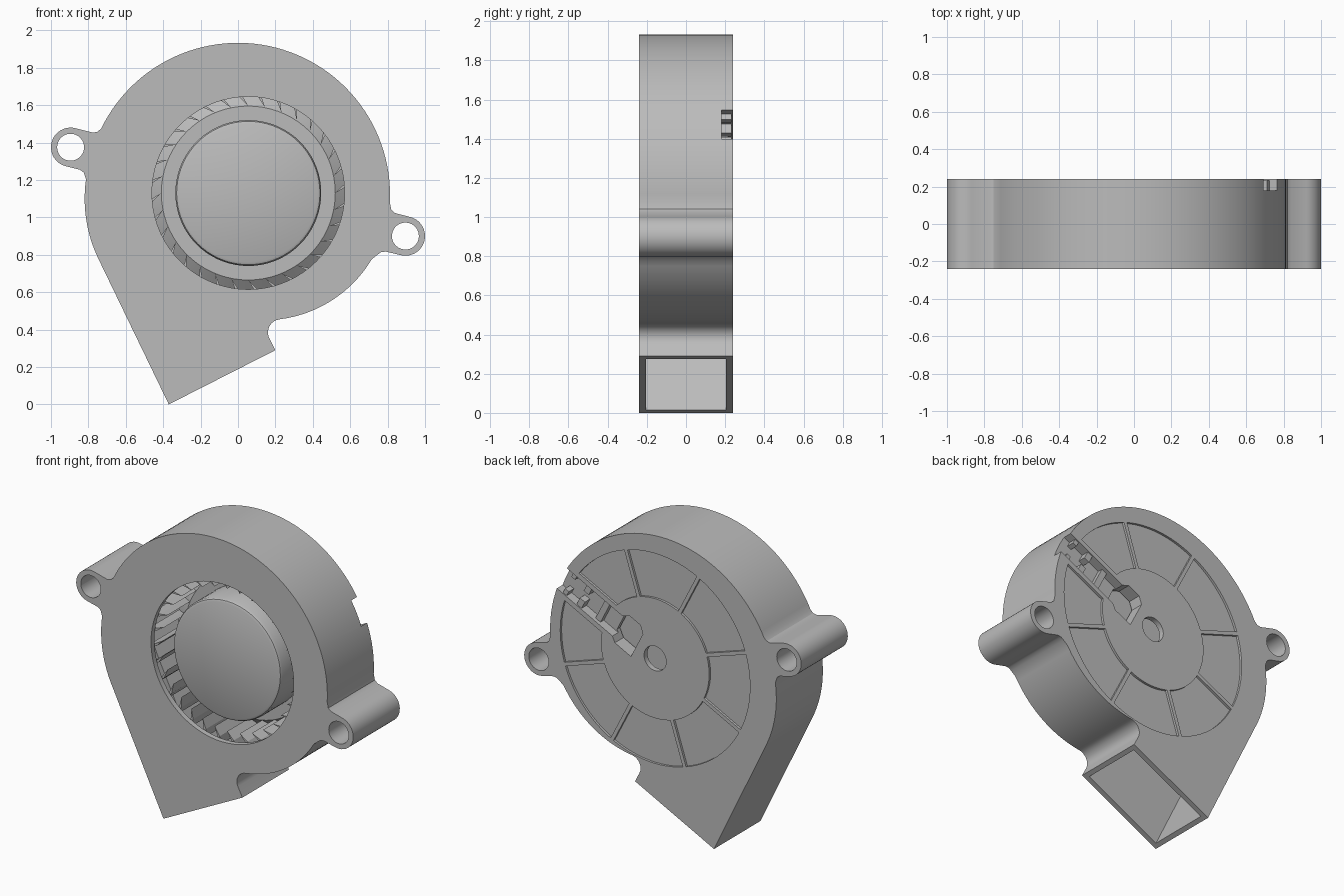
import bpy, bmesh
from math import sin, cos, asin, radians, degrees
from mathutils import Matrix, Vector

if "Cube" in bpy.data.objects:
    bpy.data.objects.remove(bpy.data.objects["Cube"])

HALF = 0.24            # half the housing depth
CX, CZ = 0.055, 1.13   # rotor axis
CHANNEL = 27           # direction of the cable channel, degrees

grey = bpy.data.materials.new("plain_grey")
grey.use_nodes = True
grey.diffuse_color = (0.5, 0.5, 0.5, 1)
grey.node_tree.nodes["Principled BSDF"].inputs["Base Color"].default_value = (0.5, 0.5, 0.5, 1)


def arc(cx, cz, r, a0, a1, n):
    steps = [radians(a0 + (a1 - a0) * i / n) for i in range(n + 1)]
    return [(cx + r * cos(a), cz + r * sin(a)) for a in steps]


def finish(name, bm):
    bmesh.ops.recalc_face_normals(bm, faces=bm.faces)
    mesh = bpy.data.meshes.new(name)
    bm.to_mesh(mesh)
    bm.free()
    mesh.materials.append(grey)
    ob = bpy.data.objects.new(name, mesh)
    bpy.context.collection.objects.link(ob)
    return ob


def add_prism(bm, pts, y0, y1):
    face = bm.faces.new([bm.verts.new((x, y0, z)) for x, z in pts])
    ext = bmesh.ops.extrude_face_region(bm, geom=[face])["geom"]
    bmesh.ops.translate(bm, vec=(0, y1 - y0, 0),
                        verts=[v for v in ext if isinstance(v, bmesh.types.BMVert)])


def prism(name, pts, y0, y1):
    bm = bmesh.new()
    add_prism(bm, pts, y0, y1)
    return finish(name, bm)


def cut(target, cutters):
    for c in cutters:
        c.hide_render = True
        mod = target.modifiers.new("cut", 'BOOLEAN')
        mod.operation, mod.solver, mod.object = 'DIFFERENCE', 'EXACT', c
    bpy.context.view_layer.update()
    evaluated = target.evaluated_get(bpy.context.evaluated_depsgraph_get())
    mesh = bpy.data.meshes.new_from_object(evaluated)
    target.modifiers.clear()
    target.data = mesh
    for c in cutters:
        bpy.data.objects.remove(c)


def smooth(ob):
    bpy.ops.object.select_all(action='DESELECT')
    ob.select_set(True)
    bpy.context.view_layer.objects.active = ob
    bpy.ops.object.shade_smooth_by_angle(angle=radians(30))


def along(r, p):
    """Point at distance r along the cable channel and p to its side."""
    a = radians(CHANNEL)
    return (CX + r * cos(a) - p * sin(a), CZ + r * sin(a) + p * cos(a))


def channel_box(name, r0, r1, p0, p1, y0, y1):
    return prism(name, [along(r0, p0), along(r1, p0), along(r1, p1), along(r0, p1)], y0, y1)


# Housing: scroll outline with outlet and two mounting ears
outline = [(-0.37, 0), (0.20, 0.29)]
outline += arc(0.23, 0.385, 0.07, 207, 98, 10)
outline += arc(0.14, 1.12, 0.67, -82, -31, 20)
outline += [(0.745, 0.80), (0.765, 0.814), (0.79, 0.817)]
outline += arc(0.895, 0.9, 0.105, -105, 75, 20)
outline += [(0.84, 1.023), (0.82, 1.04)]
outline += arc(0, 1.12, 0.813, -3, 154, 56)
outline += [(-0.75, 1.458), (-0.775, 1.453)]
outline += arc(-0.895, 1.375, 0.105, 75, 255, 20)
outline += [(-0.845, 1.255), (-0.825, 1.24)]
outline += arc(-0.08, 1.1, 0.74, 172, 206, 14)
housing = prism("housing", outline, -HALF, HALF)

# Inner cavity, open at the outlet; solid is kept under the cable channel
u, out = Vector((0.891, 0.453)), Vector((0.453, -0.891))
tip, lip = Vector((-0.37, 0)) + 0.03 * u, Vector((0.20, 0.29)) - 0.03 * u
inner = [tuple(tip + 0.06 * out), tuple(lip + 0.06 * out)]
inner += arc(0.23, 0.385, 0.10, 207, 98, 10)
inner += arc(0.14, 1.12, 0.64, -82, -5, 28)
inner += arc(0, 1.12, 0.783, -3, 176, 60)
inner += arc(-0.08, 1.1, 0.71, 178, 206, 12)
cavity = prism("cavity_cutter", inner, -0.205, 0.205)
cut(cavity, [channel_box("tray_cutter", 0.11, 0.9, -0.14, 0.14, 0.15, 0.3)])

cutters = [cavity,
           prism("inlet_cutter", arc(CX, CZ, 0.515, 0, 355, 71), -0.3, -0.15),
           prism("shaft_cutter", arc(CX, CZ, 0.08, 0, 350, 35), 0.17, 0.3)]
for x, z in ((-0.895, 1.375), (0.895, 0.9)):
    cutters.append(prism("ear_hole_cutter", arc(x, z, 0.072, 0, 350, 35), -0.3, 0.3))

# Shallow recessed sectors on the back, with ribs left between them
def rib_angle(k, r):
    return degrees(asin((0.115 if k % 8 == 0 else 0.012) / r))

for k in range(8):
    a, b = CHANNEL + 45 * k, CHANNEL + 45 * (k + 1)
    R, r = 0.685, 0.39
    sector = arc(CX, CZ, R, a + rib_angle(k, R), b - rib_angle(k + 1, R), 12)
    sector += arc(CX, CZ, r, b - rib_angle(k + 1, r), a + rib_angle(k, r), 12)
    cutters.append(prism("sector_cutter", sector, 0.225, 0.3))

# Cable channel and its deeper pocket
cutters.append(channel_box("channel_cutter", 0.25, 0.9, -0.083, 0.083, 0.18, 0.3))
pocket = [(0.14, -0.11), (0.27, -0.11), (0.32, -0.07), (0.32, 0.07),
          (0.27, 0.12), (0.18, 0.12), (0.14, 0.08)]
cutters.append(prism("pocket_cutter", [along(*p) for p in pocket], 0.12, 0.3))
cut(housing, cutters)
smooth(housing)

# Cable clips inside the channel
for side in (-1, 1):
    channel_box("cable_clip", 0.56, 0.60, side * 0.03, side * 0.09, 0.17, 0.232)
    channel_box("cable_stop", 0.68, 0.71, side * 0.05, side * 0.09, 0.17, 0.232)
channel_box("cable_bar", 0.42, 0.46, -0.09, 0.09, 0.17, 0.215)

# Rotor: hub, flat ring and sloping skirt as one lathe
profile = [(0, -0.195), (0.37, -0.195), (0.383, -0.189), (0.39, -0.175), (0.39, 0.04),
           (0.465, 0.04), (0.57, 0.12), (0.57, 0.135), (0, 0.135)]
bm = bmesh.new()
verts = [bm.verts.new((CX + r, y, CZ)) for r, y in profile]
edges = [bm.edges.new(pair) for pair in zip(verts, verts[1:])]
bmesh.ops.spin(bm, geom=verts + edges, cent=(CX, 0, CZ), axis=(0, 1, 0),
               angle=radians(360), steps=72, use_merge=True)
bmesh.ops.remove_doubles(bm, verts=bm.verts, dist=0.0001)
smooth(finish("rotor", bm))

# Ring of slanted blades
bm = bmesh.new()
count = 32
for k in range(count):
    a = 360 * k / count
    blade = [arc(CX, CZ, r, a + d, a + d, 1)[0]
             for r, d in ((0.465, 0), (0.515, 3.2), (0.565, 5), (0.565, 6.5), (0.515, 5.2))]
    add_prism(bm, blade, -0.19, 0.115)
finish("fan_blades", bm)
